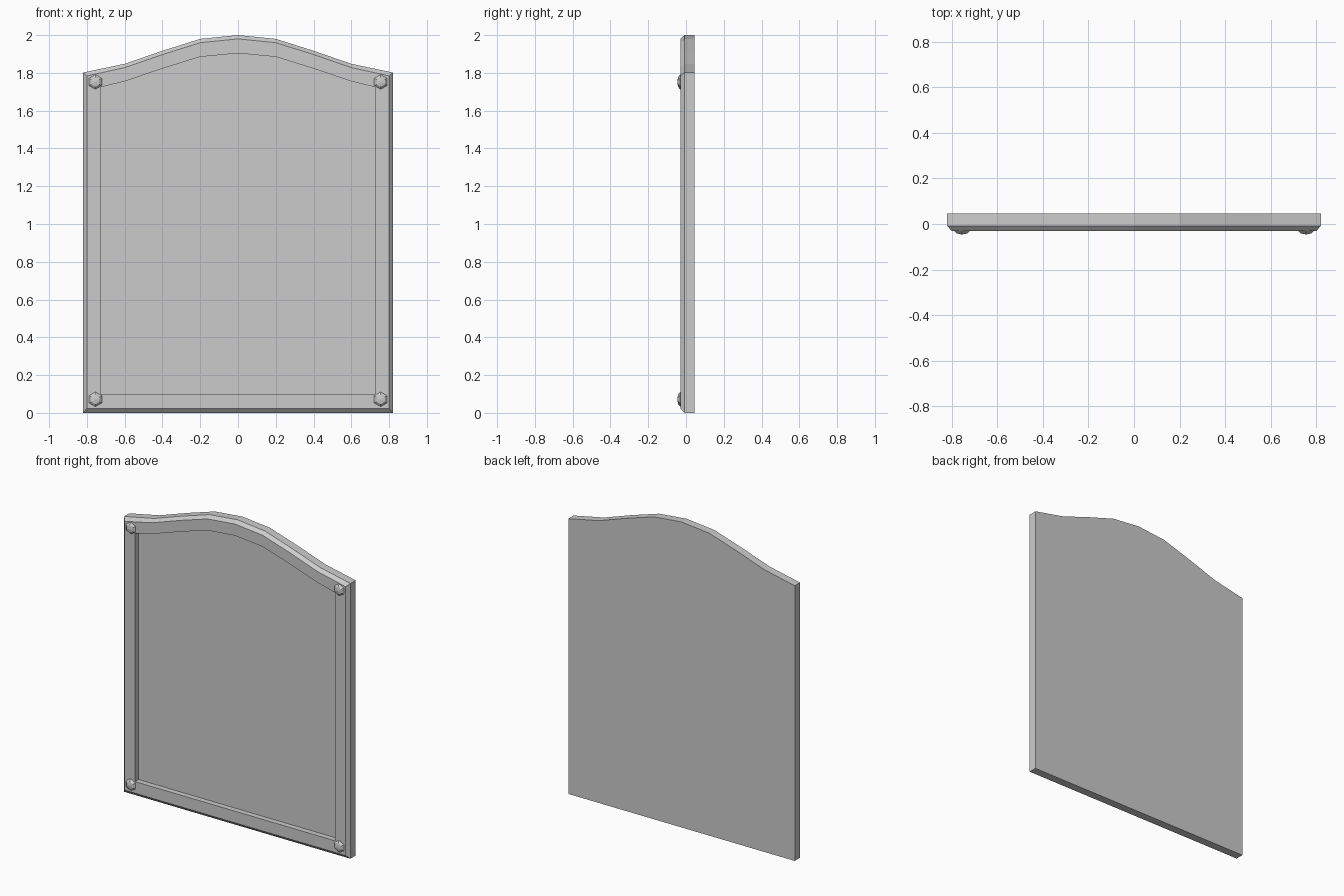
import bpy, bmesh, math

if "Cube" in bpy.data.objects:
    bpy.data.objects.remove(bpy.data.objects["Cube"])

BACK, EDGE, FRONT, PANEL, TIP = 0.046, -0.008, -0.03, 0.006, -0.046


def outline(half, bottom, heights, y):
    """Closed arched outline; heights run from the centre out to the corner."""
    xs = [0.0, 0.2, 0.4, 0.6, half]
    right = list(zip(xs, heights))
    left = [(-x, z) for x, z in right[:0:-1]]
    pts = [(-half, bottom), *left, *right, (half, bottom)]
    return [(x, y, z) for x, z in pts]


def hexagon(cx, cz, r, y):
    angles = [math.pi / 2 + k * math.pi / 3 for k in range(6)]
    return [(cx + r * math.cos(a), y, cz + r * math.sin(a)) for a in angles]


def loft(name, rings, apex=None):
    """Bridge successive rings and close both ends (front end to apex if given)."""
    bm = bmesh.new()
    loops = [[bm.verts.new(p) for p in ring] for ring in rings]
    n = len(loops[0])
    for a, b in zip(loops, loops[1:]):
        for i in range(n):
            j = (i + 1) % n
            bm.faces.new((a[i], a[j], b[j], b[i]))
    bm.faces.new(loops[0])
    if apex:
        tip = bm.verts.new(apex)
        for i in range(n):
            bm.faces.new((loops[-1][i], loops[-1][(i + 1) % n], tip))
    else:
        bm.faces.new(loops[-1])
    bmesh.ops.recalc_face_normals(bm, faces=bm.faces)
    mesh = bpy.data.meshes.new(name)
    bm.to_mesh(mesh)
    bm.free()
    obj = bpy.data.objects.new(name, mesh)
    bpy.context.collection.objects.link(obj)
    return obj


# Arched board: back slab, chamfered rim, flat border and recessed panel
outer = [2.0, 1.98, 1.917, 1.848, 1.802]
rim = [1.98, 1.96, 1.897, 1.828, 1.784]
inner = [1.904, 1.885, 1.823, 1.755, 1.725]
loft("framed_board", [
    outline(0.82, 0.0, outer, BACK),
    outline(0.82, 0.0, outer, EDGE),
    outline(0.80, 0.024, rim, FRONT),
    outline(0.725, 0.10, inner, FRONT),
    outline(0.725, 0.10, inner, PANEL),
])

# Six-sided domed studs in the corners
for side, sx in (("left", -1), ("right", 1)):
    for level, z in (("lower", 0.072), ("upper", 1.752)):
        x = sx * 0.755
        loft(f"stud_{level}_{side}", [
            hexagon(x, z, 0.039, FRONT + 0.003),
            hexagon(x, z, 0.039, FRONT - 0.001),
            hexagon(x, z, 0.026, -0.042),
        ], apex=(x, TIP, z))
